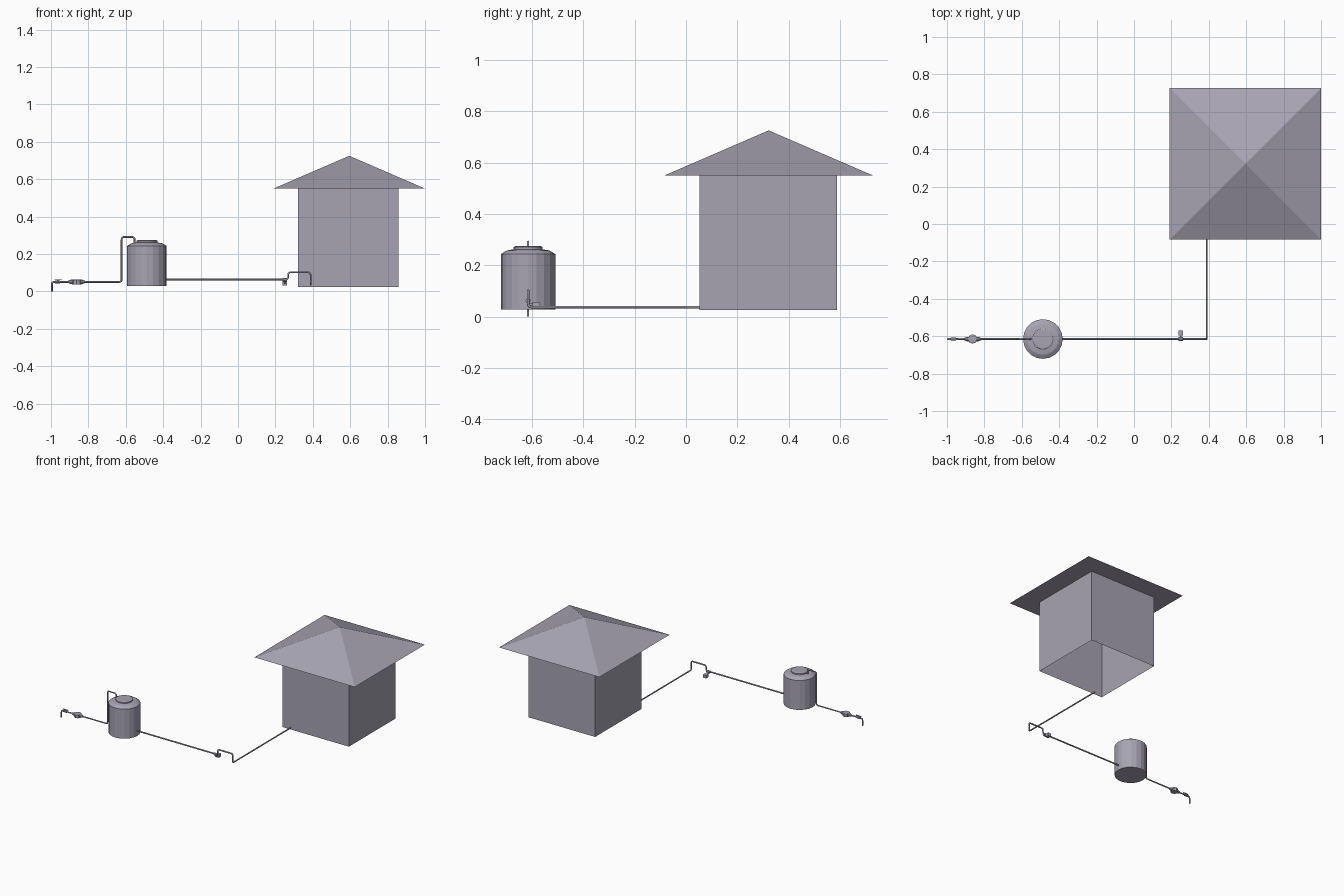
import bpy, bmesh, math
from mathutils import Vector, Matrix

if "Cube" in bpy.data.objects:
    bpy.data.objects.remove(bpy.data.objects["Cube"])

grey = bpy.data.materials.new("lilac grey")
grey.diffuse_color = (0.39, 0.37, 0.45, 1)
grey.use_nodes = True
grey.node_tree.nodes["Principled BSDF"].inputs["Base Color"].default_value = grey.diffuse_color
PY = -0.615      # y of the main pipe run


def finish(name, bm):
    bmesh.ops.recalc_face_normals(bm, faces=bm.faces)
    me = bpy.data.meshes.new(name)
    bm.to_mesh(me)
    bm.free()
    me.materials.append(grey)
    ob = bpy.data.objects.new(name, me)
    bpy.context.collection.objects.link(ob)
    return ob


def box(name, lo, hi, open_bottom=False):
    bm = bmesh.new()
    lo, hi = Vector(lo), Vector(hi)
    bmesh.ops.create_cube(bm, size=1, matrix=Matrix.Translation((lo + hi) / 2)
                          @ Matrix.Diagonal((*(hi - lo), 1)))
    if open_bottom:
        bm.normal_update()
        low = [f for f in bm.faces if f.normal.z < -0.9]
        bmesh.ops.delete(bm, geom=low, context='FACES_ONLY')
    return finish(name, bm)


def lathe(name, profile, centre, sides, axis='Z'):
    """Turn (radius, height) rings round an axis, capped at both ends."""
    bm = bmesh.new()
    rings = []
    for r, h in profile:
        ring = []
        for i in range(sides):
            a = 2 * math.pi * i / sides
            c, s = r * math.cos(a), r * math.sin(a)
            p = {'X': (h, c, s), 'Y': (c, h, s), 'Z': (c, s, h)}[axis]
            ring.append(bm.verts.new(Vector(p) + Vector(centre)))
        rings.append(ring)
    for a, b in zip(rings, rings[1:]):
        for i in range(sides):
            j = (i + 1) % sides
            bm.faces.new((a[i], a[j], b[j], b[i]))
    bm.faces.new(rings[0])
    bm.faces.new(rings[-1])
    return finish(name, bm)


def pipe(name, pts, radius=0.005, bend=0.014):
    """Round pipe with filleted corners."""
    pts = [Vector(p) for p in pts]
    path = [pts[0]]
    for a, p, b in zip(pts, pts[1:], pts[2:]):
        s = p + (a - p).normalized() * bend
        e = p + (b - p).normalized() * bend
        for k in range(5):
            t = k / 4
            path.append(s * (1 - t) ** 2 + p * 2 * t * (1 - t) + e * t * t)
    path.append(pts[-1])
    cu = bpy.data.curves.new(name, 'CURVE')
    cu.dimensions = '3D'
    cu.bevel_depth = radius
    cu.bevel_resolution = 1
    cu.use_fill_caps = True
    sp = cu.splines.new('POLY')
    sp.points.add(len(path) - 1)
    for q, p in zip(sp.points, path):
        q.co = (*p, 1)
    cu.materials.append(grey)
    bpy.context.collection.objects.link(bpy.data.objects.new(name, cu))


# House: walls open underneath, pyramid roof
box("house_walls", (0.322, 0.053, 0.025), (0.858, 0.588, 0.55), open_bottom=True)
bm = bmesh.new()
base = [bm.verts.new((0.595 + sx * 0.405, 0.322 + sy * 0.405, 0.55))
        for sx, sy in ((-1, -1), (1, -1), (1, 1), (-1, 1))]
apex = bm.verts.new((0.595, 0.322, 0.725))
bm.faces.new(base)
for i in range(4):
    bm.faces.new((base[i], base[(i + 1) % 4], apex))
finish("house_roof", bm)

# Water tank and its lid
lathe("tank", [(0.106, 0.028), (0.106, 0.243), (0.084, 0.257), (0.05, 0.263)],
      (-0.487, PY, 0), 20)
lathe("tank_lid", [(0.057, 0.26), (0.057, 0.27), (0.05, 0.274)],
      (-0.487, PY, 0), 20)

# Supply pipe into the tank top, and outlet pipe to the house
pipe("inlet_pipe", [(-0.995, PY, 0), (-0.995, PY, 0.051), (-0.622, PY, 0.051),
                    (-0.622, PY, 0.291), (-0.553, PY, 0.291), (-0.553, PY, 0.25)])
pipe("outlet_pipe", [(-0.39, PY, 0.064), (0.268, PY, 0.064), (0.268, PY, 0.102),
                     (0.388, PY, 0.102), (0.388, PY, 0.037), (0.388, 0.06, 0.037)])

# Water meter with tapered unions
lathe("meter_unions", [(0.006, -0.045), (0.012, -0.03), (0.012, 0.03), (0.006, 0.045)],
      (-0.863, PY, 0.051), 8, 'X')
lathe("meter_body", [(0.025, -0.013), (0.025, 0.011), (0.02, 0.014)],
      (-0.863, PY, 0.051), 8)

# Stop valve with lever
lathe("stop_valve", [(0.008, -0.014), (0.008, 0.014)], (-0.965, PY, 0.051), 8, 'X')
lathe("stop_valve_stem", [(0.004, 0), (0.004, 0.014)], (-0.965, PY, 0.051), 8)
box("stop_valve_lever", (-0.982, PY - 0.004, 0.061), (-0.942, PY + 0.004, 0.065))

# Outlet valve with side handle
lathe("outlet_valve", [(0.01, -0.012), (0.01, 0.012)], (0.25, PY, 0.062), 8, 'X')
pipe("outlet_valve_stem", [(0.25, PY, 0.062), (0.25, PY, 0.046),
                           (0.25, -0.58, 0.046)], 0.005, 0.008)
box("outlet_valve_handle", (0.237, -0.597, 0.032), (0.263, -0.569, 0.054))
